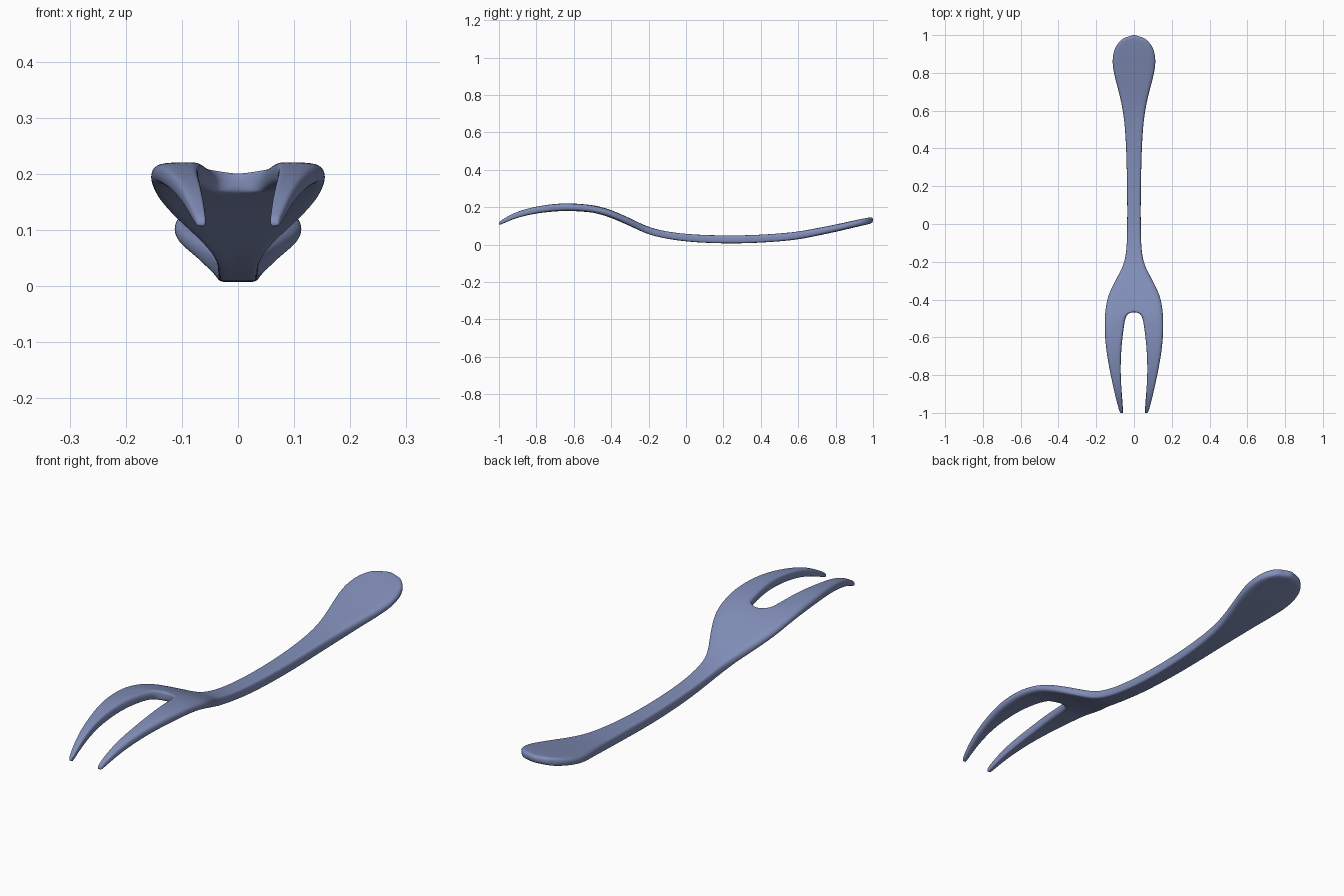
import bpy, bmesh

if "Cube" in bpy.data.objects:
    bpy.data.objects.remove(bpy.data.objects["Cube"])

# Side profile: y, bottom z, top z
PROFILE = [(-1.01, .098, .114), (-.95, .127, .158), (-.9, .146, .179), (-.8, .170, .207),
           (-.65, .183, .224), (-.5, .174, .213), (-.4, .145, .187), (-.3, .100, .142),
           (-.2, .053, .092), (-.1, .029, .067), (0, .016, .056), (.2, .004, .047),
           (.4, .008, .050), (.6, .027, .069), (.8, .068, .107), (.94, .102, .139),
           (1.01, .117, .150)]

# Half outline rows: inner x, inner y, outer x, outer y
HANDLE = [(0, 1.003, .056, .985), (0, .975, .100, .945), (0, .90, .117, .88),
          (0, .82, .112, .81), (0, .70, .081, .70), (0, .60, .058, .60),
          (0, .48, .045, .48), (0, .32, .039, .32), (0, .15, .036, .15),
          (0, 0, .036, 0), (0, -.12, .038, -.12), (0, -.21, .049, -.20),
          (0, -.28, .075, -.255), (0, -.35, .112, -.32), (0, -.42, .145, -.395)]
TINE = [(0, -.466, .155, -.47), (.039, -.472, .157, -.54), (.051, -.53, .154, -.61),
        (.063, -.62, .145, -.69), (.070, -.72, .130, -.77), (.070, -.82, .113, -.85),
        (.063, -.91, .097, -.92), (.058, -.98, .081, -.98), (.057, -1.002, .073, -1.002)]


def heights(y):
    for (y0, b0, t0), (y1, b1, t1) in zip(PROFILE, PROFILE[1:]):
        if y <= y1:
            k = (y - y0) / (y1 - y0)
            return b0 + (b1 - b0) * k, t0 + (t1 - t0) * k
    return PROFILE[-1][1:]


# Control cage of the right half: top and bottom skins joined by walls
bm = bmesh.new()
rows = []
for xi, yi, xo, yo in HANDLE + TINE:
    top, bottom = [], []
    for k in (0, .3, .72, 1):
        x, y = xi + (xo - xi) * k, yi + (yo - yi) * k
        b, t = heights(y)
        if k == 1:                       # soften the outer rim
            b, t = b + .003, t - .004
        top.append(bm.verts.new((x, y, t)))
        bottom.append(bm.verts.new((x, y, b)))
    rows.append((top, bottom))

crotch = len(HANDLE)
for i, ((t0, b0), (t1, b1)) in enumerate(zip(rows, rows[1:])):
    for c in range(3):
        bm.faces.new((t0[c], t1[c], t1[c + 1], t0[c + 1]))
        bm.faces.new((b0[c], b0[c + 1], b1[c + 1], b1[c]))
    bm.faces.new((t0[3], t1[3], b1[3], b0[3]))
    if i >= crotch:                      # slot wall between the tines
        bm.faces.new((t0[0], b0[0], b1[0], t1[0]))
for t, b in (rows[0], rows[-1]):         # end caps
    for c in range(3):
        bm.faces.new((t[c], t[c + 1], b[c + 1], b[c]))
bmesh.ops.recalc_face_normals(bm, faces=bm.faces)
if max(bm.faces, key=lambda f: f.calc_center_median().z).normal.z < 0:
    bmesh.ops.reverse_faces(bm, faces=bm.faces)

mesh = bpy.data.meshes.new("fork")
bm.to_mesh(mesh)
bm.free()
mesh.shade_smooth()
fork = bpy.data.objects.new("fork", mesh)
bpy.context.collection.objects.link(fork)

# Mirror to both sides, then round off
mirror = fork.modifiers.new("mirror", 'MIRROR')
mirror.use_clip = True
sub = fork.modifiers.new("smooth", 'SUBSURF')
sub.levels = sub.render_levels = 3

mat = bpy.data.materials.new("blue grey")
mat.diffuse_color = (.22, .27, .48, 1)
mat.use_nodes = True
mat.node_tree.nodes["Principled BSDF"].inputs["Base Color"].default_value = mat.diffuse_color
mesh.materials.append(mat)
